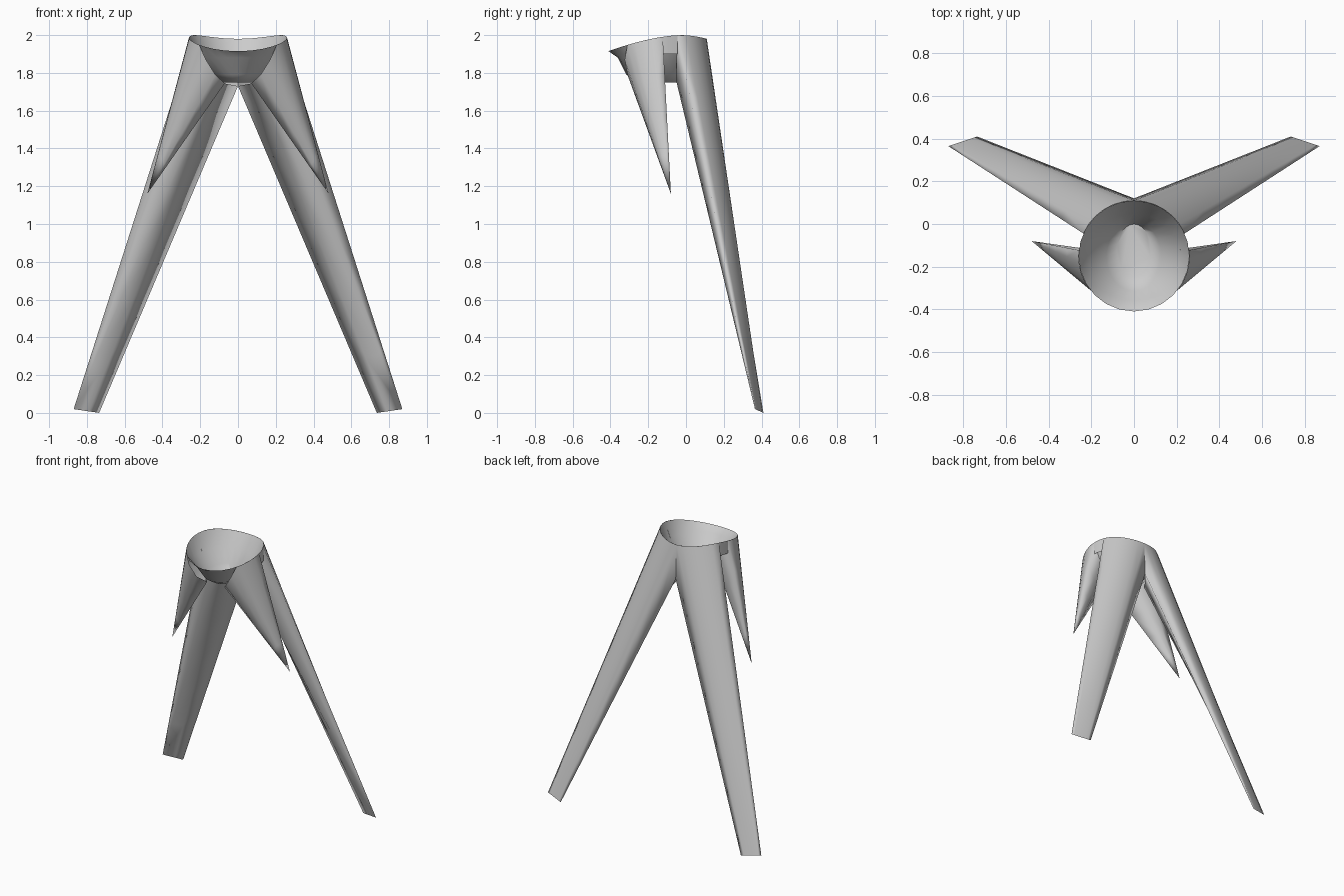
import bpy, bmesh, math
from mathutils import Vector

if "Cube" in bpy.data.objects:
    bpy.data.objects.remove(bpy.data.objects["Cube"])

CY, R = -0.15, 0.26


def rim_z(y):
    return 2.0 - 0.085 * max(0, (-0.03 - y) / 0.38) ** 1.6 - 0.02 * max(0, (y + 0.03) / 0.14) ** 2


def rim(deg):
    a = math.radians(deg)
    y = CY + R * math.sin(a)
    return Vector((R * math.cos(a), y, rim_z(y)))


def make(name, rows, closed=False, cap=False, angle=180):
    """Loft a surface through rows of points."""
    bm = bmesh.new()
    vr = [[bm.verts.new(p) for p in r] for r in rows]
    for a, b in zip(vr, vr[1:]):
        n = len(a)
        for i in range(n if closed else n - 1):
            j = (i + 1) % n
            bm.faces.new((a[i], a[j], b[j], b[i]))
    if cap:
        bm.faces.new(vr[-1])
    bmesh.ops.remove_doubles(bm, verts=bm.verts, dist=0.0003)
    bmesh.ops.recalc_face_normals(bm, faces=bm.faces)
    me = bpy.data.meshes.new(name)
    bm.to_mesh(me)
    bm.free()
    ob = bpy.data.objects.new(name, me)
    bpy.context.collection.objects.link(ob)
    bpy.ops.object.select_all(action='DESELECT')
    ob.select_set(True)
    bpy.context.view_layer.objects.active = ob
    bpy.ops.object.shade_smooth_by_angle(angle=math.radians(angle))
    return ob


def mirrored(ob):
    m = ob.modifiers.new("mirror", 'MIRROR')
    m.use_axis[0] = True
    m.use_mirror_merge = False


def taper(top, end, steps=4):
    """Straight ruled rows from the top edge to the end edge."""
    return [[p.lerp(q, s / steps) for p, q in zip(top, end)] for s in range(steps + 1)]


# Bowl under the sloping rim
N = 24
rows = [[rim(360 * i / N) for i in range(N)]]
for xr, yf, yb, z in ((.215, -.36, .05, 1.88), (.13, -.315, .01, 1.79), (.08, -.25, 0, 1.748)):
    rows.append([Vector((xr * math.cos(2 * math.pi * i / N),
                         (yf + yb) / 2 + (yb - yf) / 2 * math.sin(2 * math.pi * i / N), z))
                 for i in range(N)])
make("bowl", rows, closed=True, cap=True, angle=60)

# Short side band joining leg and spike under the rim
edge = [rim(d) for d in (-8, 2, 12, 24)]
mirrored(make("side_band", [edge, [Vector((p.x, p.y, 1.9)) for p in edge]]))

# Long back legs: hollow shells, rounded outside and folded inside, narrowing to a flat foot
outer = [Vector((.18, -.05, 1.87))] + [rim(d) for d in (24, 35, 46, 57, 68, 79, 90)]
outer.append(Vector((0, .12, 1.73)))
inner = [Vector((.1, 0, 1.75)), Vector((.13, -.05, 1.75))]
foot_out, foot_in = Vector((.87, .365, .02)), Vector((.735, .41, 0))
n = len(outer) - 1
foot = [foot_out.lerp(foot_in, max(0, i - 1) / (n - 1)) for i in range(n + 1)]
foot += [foot_out.lerp(foot_in, .6), foot_out.copy()]
mirrored(make("back_leg", taper(outer + inner, foot, 6), closed=True))

# Short front spikes: hollow shells running to a point
top = [Vector((.2, -.12, 1.86))] + [rim(d) for d in (6, -6, -17, -28, -38)]
top += [Vector((.17, -.325, 1.87)), Vector((.12, -.31, 1.79)), Vector((.07, -.26, 1.745)),
        Vector((.15, -.14, 1.78))]
tip = Vector((.48, -.08, 1.16))
mirrored(make("front_spike", taper(top, [tip] * len(top)), closed=True))
